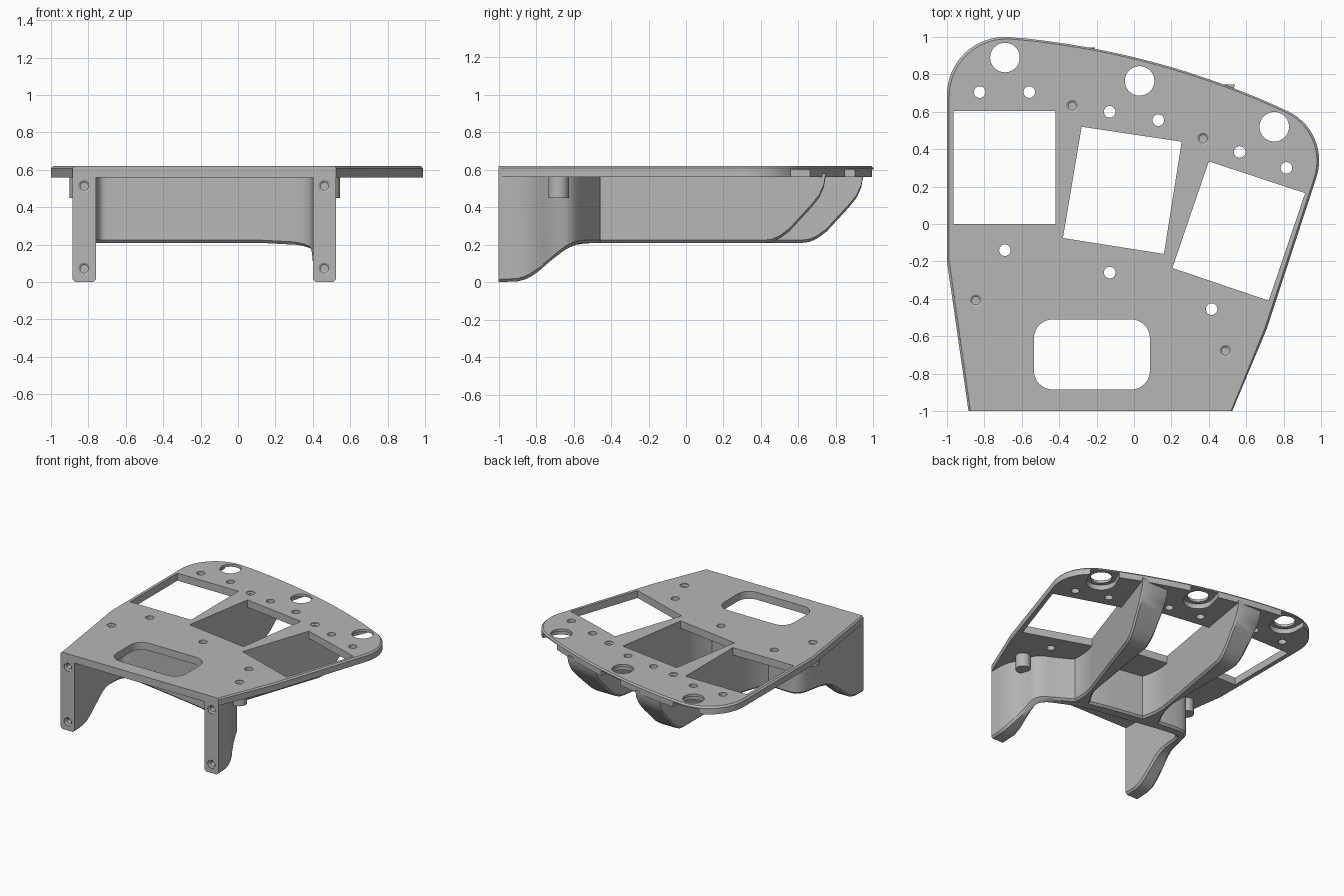
import bpy, bmesh
from math import sin, cos, pi, radians
from mathutils import Vector

if "Cube" in bpy.data.objects:
    bpy.data.objects.remove(bpy.data.objects["Cube"])

grey = bpy.data.materials.new("plain_grey")
grey.use_nodes = True
grey.diffuse_color = (0.47, 0.47, 0.47, 1)
grey.node_tree.nodes["Principled BSDF"].inputs["Base Color"].default_value = (0.47, 0.47, 0.47, 1)

BASE, TOP, ROOT, CHAMFER = 0.56, 0.62, 0.58, 0.015


def loft(bm, rings):
    """Closed skin through rings of equal length."""
    rows = [[bm.verts.new(p) for p in ring] for ring in rings]
    n = len(rows[0])
    for a, b in zip(rows, rows[1:]):
        for i in range(n):
            j = (i + 1) % n
            bm.faces.new((a[i], a[j], b[j], b[i]))
    bm.faces.new(rows[0][::-1])
    bm.faces.new(rows[-1])


def make(name, solids):
    bm = bmesh.new()
    for rings in solids:
        loft(bm, rings)
    bmesh.ops.recalc_face_normals(bm, faces=bm.faces)
    mesh = bpy.data.meshes.new(name)
    bm.to_mesh(mesh)
    bm.free()
    mesh.materials.append(grey)
    obj = bpy.data.objects.new(name, mesh)
    bpy.context.collection.objects.link(obj)
    return obj


def prism(outline, z0, z1):
    return [[(x, y, z) for x, y in outline] for z in (z0, z1)]


def arc(cx, cy, r, a0, a1, n):
    return [(cx + r * cos(radians(a0 + (a1 - a0) * i / n)),
             cy + r * sin(radians(a0 + (a1 - a0) * i / n))) for i in range(n + 1)]


def circle(x, y, r, n=32):
    return arc(x, y, r, 0, 360, n)[:-1]


def cut(target, cutter):
    mod = target.modifiers.new("cut", 'BOOLEAN')
    mod.operation, mod.solver, mod.object = 'DIFFERENCE', 'EXACT', cutter
    bpy.context.view_layer.objects.active = target
    bpy.ops.object.modifier_apply(modifier=mod.name)


def interpolate(profile, y):
    for (y0, z0), (y1, z1) in zip(profile, profile[1:]):
        if y <= y1:
            return z0 + (z1 - z0) * max(0, (y - y0) / (y1 - y0))
    return profile[-1][1]


def section(a, b, za, zb):
    """Wall cross-section between plan points a and b, chamfered at the bottom."""
    a, b = Vector(a), Vector(b)
    d = (b - a).normalized() * CHAMFER
    return [(*a, ROOT), (*a, za + CHAMFER), (*(a + d), za),
            (*(b - d), zb), (*b, zb + CHAMFER), (*b, ROOT)]


# Deck plate with a chamfered upper rim, open at the front edge
start, control, end = Vector((-0.66, 1.0)), Vector((0.122, 0.93)), Vector((0.823, 0.603))
back = [tuple(start * (1 - t) ** 2 + control * 2 * t * (1 - t) + end * t * t)
        for t in [i / 16 for i in range(1, 16)]]
outline = ([(-0.885, -1), (-1, -0.2)] + arc(-0.69, 0.69, 0.31, 180, 85, 16) + back
           + arc(0.7, 0.34, 0.29, 65, -18, 14) + [(0.71, -0.56), (0.525, -1)])
rim = [(x * 0.988, y if y == -1 else 0.1 + (y - 0.1) * 0.988) for x, y in outline]
plate = make("deck_plate", [[[(x, y, BASE) for x, y in outline],
                             [(x, y, TOP - 0.012) for x, y in outline],
                             [(x, y, TOP) for x, y in rim]]])

# Leg and cross wall: stations of outer and inner plan points
stations = [(-0.885, -1, -0.76, -1), (-0.885, -0.75, -0.76, -0.75),
            (-0.83, -0.5, -0.76, -0.52), (-0.79, -0.32, -0.75, -0.39),
            (-0.68, -0.3, -0.66, -0.39), (-0.42, -0.33, -0.42, -0.43),
            (0.1, -0.42, 0.07, -0.515), (0.26, -0.52, 0.24, -0.58),
            (0.43, -0.6, 0.385, -0.63), (0.46, -0.72, 0.4, -0.72),
            (0.525, -0.84, 0.4, -0.8), (0.525, -1, 0.4, -1)]
path = [Vector(s) for s in stations]
for _ in range(2):
    rounded = [path[0]]
    for p, q in zip(path, path[1:]):
        rounded += [p.lerp(q, 0.25), p.lerp(q, 0.75)]
    path = rounded + [path[-1]]
dense = [path[0]]
for p, q in zip(path, path[1:]):
    steps = max(1, int((q - p).length / 0.03))
    dense += [p.lerp(q, (i + 1) / steps) for i in range(steps)]
foot = [(-1, 0), (-0.9, 0.005), (-0.85, 0.018), (-0.8, 0.05), (-0.65, 0.175),
        (-0.6, 0.2), (-0.53, 0.21), (0, 0.21)]
legs = make("leg_and_cross_wall", [[section(s[:2], s[2:], interpolate(foot, s[1]),
                                            interpolate(foot, s[3])) for s in dense]])

# Tapered ribs between the openings, swept up at the back
tail = [(0.62, 0.21), (0.66, 0.215), (0.7, 0.233), (0.75, 0.27), (0.87, 0.4),
        (0.91, 0.45), (0.935, 0.505), (0.945, 0.562)]


def rib(name, left, right, y0, flare_y, shift):
    rings = []
    body = [(y0 + (0.62 + shift - y0) * i / 20, 0.21) for i in range(20)]
    for y, z in body + [(y + shift, z) for y, z in tail]:
        flare = max(0, flare_y - y) ** 2
        b = right(y)
        a = min(left(y), b - 0.045)
        rings.append(section((a - flare, y), (b + flare, y), z, z))
    return make(name, [rings])


ribs = [rib("left_hand_rib", lambda y: -0.42, lambda y: -0.28 + (y - 0.52) * 0.168,
            -0.39, -0.1, 0),
        rib("right_hand_rib", lambda y: 0.255 + (y - 0.44) * 0.158,
            lambda y: 0.40 + (y - 0.335) * 0.342, -0.46, -0.24, -0.2)]

# Round screw bosses under the deck
bosses = [make("screw_boss", [prism(circle(x, y, 0.055), 0.45, ROOT)])
          for x, y in ((-0.845, -0.41), (0.49, -0.68))]

# Through openings: three square bays, cable window, round holes
bays = [[(-0.965, 0), (-0.42, 0), (-0.42, 0.605), (-0.965, 0.605)],
        [(-0.28, 0.52), (0.255, 0.44), (0.16, -0.16), (-0.38, -0.075)],
        [(0.40, 0.335), (0.915, 0.165), (0.72, -0.41), (0.205, -0.235)]]
window = []
for cx, cy, a in ((-0.015, -0.61, 0), (-0.435, -0.61, 90),
                  (-0.435, -0.785, 180), (-0.015, -0.785, 270)):
    window += arc(cx, cy, 0.1, a, a + 90, 8)
small = [(-0.825, 0.705), (-0.56, 0.705), (-0.13, 0.6), (0.13, 0.555), (0.565, 0.385),
         (0.815, 0.3), (-0.69, -0.14), (-0.13, -0.26), (0.415, -0.455)]
large = {(-0.69, 0.89): 90, (0.03, 0.765): 75, (0.75, 0.52): 66}
shapes = (bays + [window] + [circle(x, y, 0.031, 24) for x, y in small]
          + [circle(x, y, 0.079, 40) for x, y in large])
openings = make("opening_cutter", [prism(s, 0.5, 0.7) for s in shapes])

# Pockets under the large holes, open towards the back edge
pockets = []
for (x, y), angle in large.items():
    bow = arc(x, y, 0.11, angle + 90, angle + 270, 20)
    dx, dy = 0.3 * cos(radians(angle)), 0.3 * sin(radians(angle))
    pockets.append(prism(bow + [(bow[-1][0] + dx, bow[-1][1] + dy),
                                (bow[0][0] + dx, bow[0][1] + dy)], 0.5, 0.6))
pocket = make("pocket_cutter", pockets)

# Blind countersunk screw holes, on the deck and on the leg fronts
steps = [(0.033, -0.02), (0.033, 0.006), (0.021, 0.014), (0.021, 0.12)]
screws = [[[(x, y, TOP - d) for x, y in circle(cx, cy, r, 24)] for r, d in steps]
          for cx, cy in ((-0.845, -0.41), (0.49, -0.68), (-0.33, 0.63), (0.37, 0.455))]
screws += [[[(x, -1 + d, z) for x, z in circle(cx, cz, r, 24)] for r, d in steps]
           for cx in (-0.822, 0.462) for cz in (0.07, 0.512)]
screw = make("screw_cutter", screws)

for cutter in (openings, pocket, screw):
    cutter.hide_render = True
    cut(plate, cutter)
for part in [legs] + ribs + bosses:
    cut(part, screw)
for cutter in (openings, pocket, screw):
    bpy.data.objects.remove(cutter)

# Smooth curved sides, keep hard edges
bpy.ops.object.select_all(action='DESELECT')
for part in [plate, legs] + ribs + bosses:
    part.select_set(True)
bpy.context.view_layer.objects.active = plate
bpy.ops.object.shade_smooth_by_angle(angle=radians(30))
